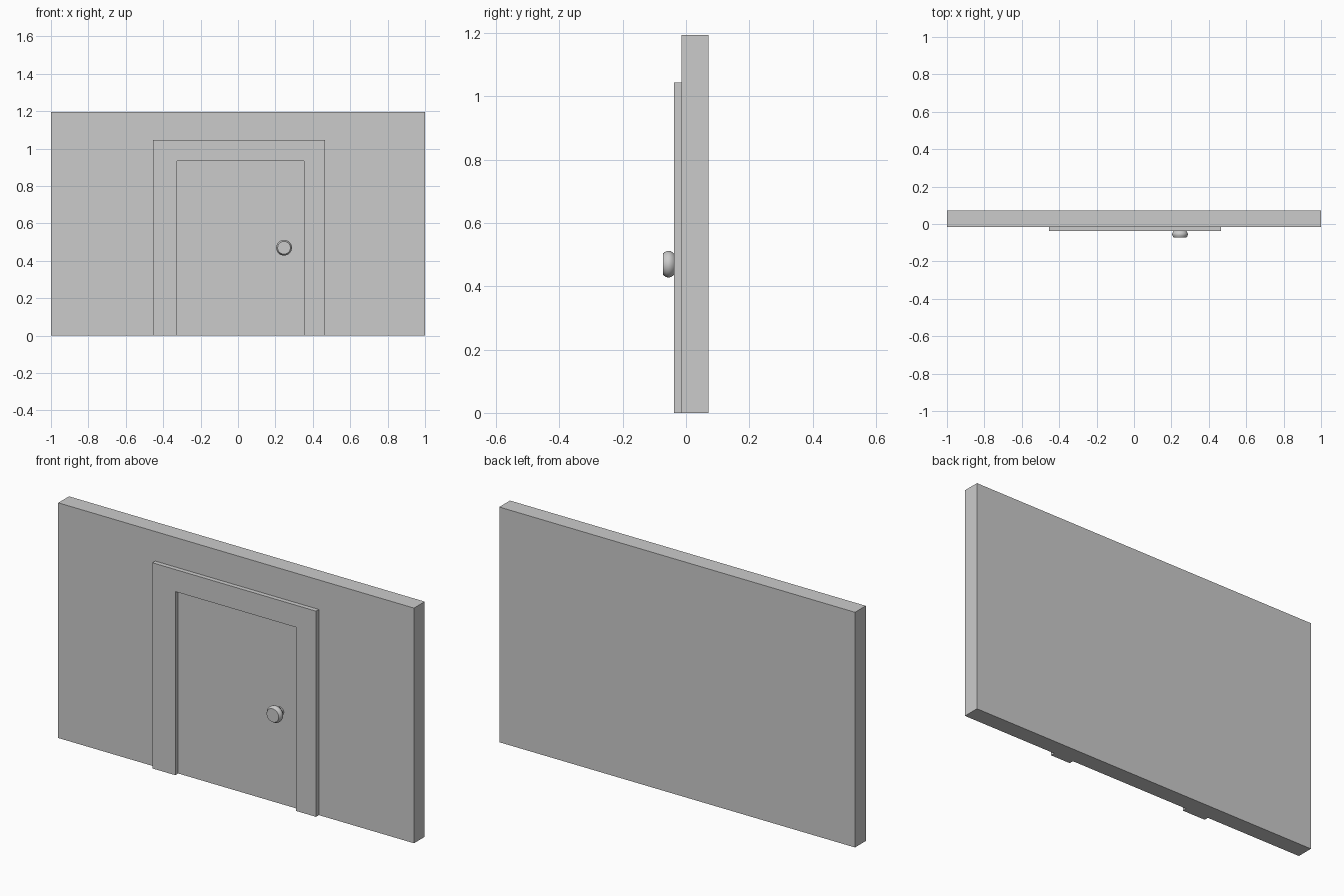
import bpy
import bmesh
import math

if "Cube" in bpy.data.objects:
    bpy.data.objects.remove(bpy.data.objects["Cube"])

WALL_FRONT, WALL_BACK = -0.015, 0.071
FRAME_FRONT = -0.038


def extruded_profile(name, outline, y_front, y_back):
    """Solid made from an x/z outline pushed along y."""
    bm = bmesh.new()
    face = bm.faces.new([bm.verts.new((x, y_front, z)) for x, z in outline])
    ext = bmesh.ops.extrude_face_region(bm, geom=[face])
    moved = [v for v in ext["geom"] if isinstance(v, bmesh.types.BMVert)]
    bmesh.ops.translate(bm, verts=moved, vec=(0, y_back - y_front, 0))
    return finish(name, bm)


def lathe_y(name, profile, cx, cz, sides=32):
    """Round solid about a y axis from (radius, y) points, capped at both ends."""
    bm = bmesh.new()
    rings = []
    for r, y in profile:
        angles = [2 * math.pi * i / sides for i in range(sides)]
        rings.append([bm.verts.new((cx + r * math.cos(a), y, cz + r * math.sin(a)))
                      for a in angles])
    for a, b in zip(rings, rings[1:]):
        for i in range(sides):
            j = (i + 1) % sides
            bm.faces.new((a[i], a[j], b[j], b[i]))
    bm.faces.new(rings[0])
    bm.faces.new(rings[-1])
    return finish(name, bm)


def finish(name, bm):
    bmesh.ops.recalc_face_normals(bm, faces=bm.faces)
    mesh = bpy.data.meshes.new(name)
    bm.to_mesh(mesh)
    bm.free()
    obj = bpy.data.objects.new(name, mesh)
    bpy.context.collection.objects.link(obj)
    return obj


# Wall slab; its face inside the frame is the flush door
extruded_profile("wall", [(-1, 0), (1, 0), (1, 1.195), (-1, 1.195)],
                 WALL_FRONT, WALL_BACK)

# Door frame: slightly off-centre upside-down U
extruded_profile("door_frame",
                 [(-0.455, 0), (-0.326, 0), (-0.326, 0.933), (0.353, 0.933),
                  (0.353, 0), (0.465, 0), (0.465, 1.045), (-0.455, 1.045)],
                 FRAME_FRONT, WALL_FRONT)

# Door knob: bevelled disc on a narrower neck
knob = lathe_y("door_knob",
               [(0.022, WALL_FRONT), (0.022, -0.030), (0.034, -0.038),
                (0.041, -0.048), (0.042, -0.055), (0.041, -0.062), (0.034, -0.073)],
               0.246, 0.47)
bpy.context.view_layer.objects.active = knob
knob.select_set(True)
bpy.ops.object.shade_smooth_by_angle(angle=math.radians(30))
